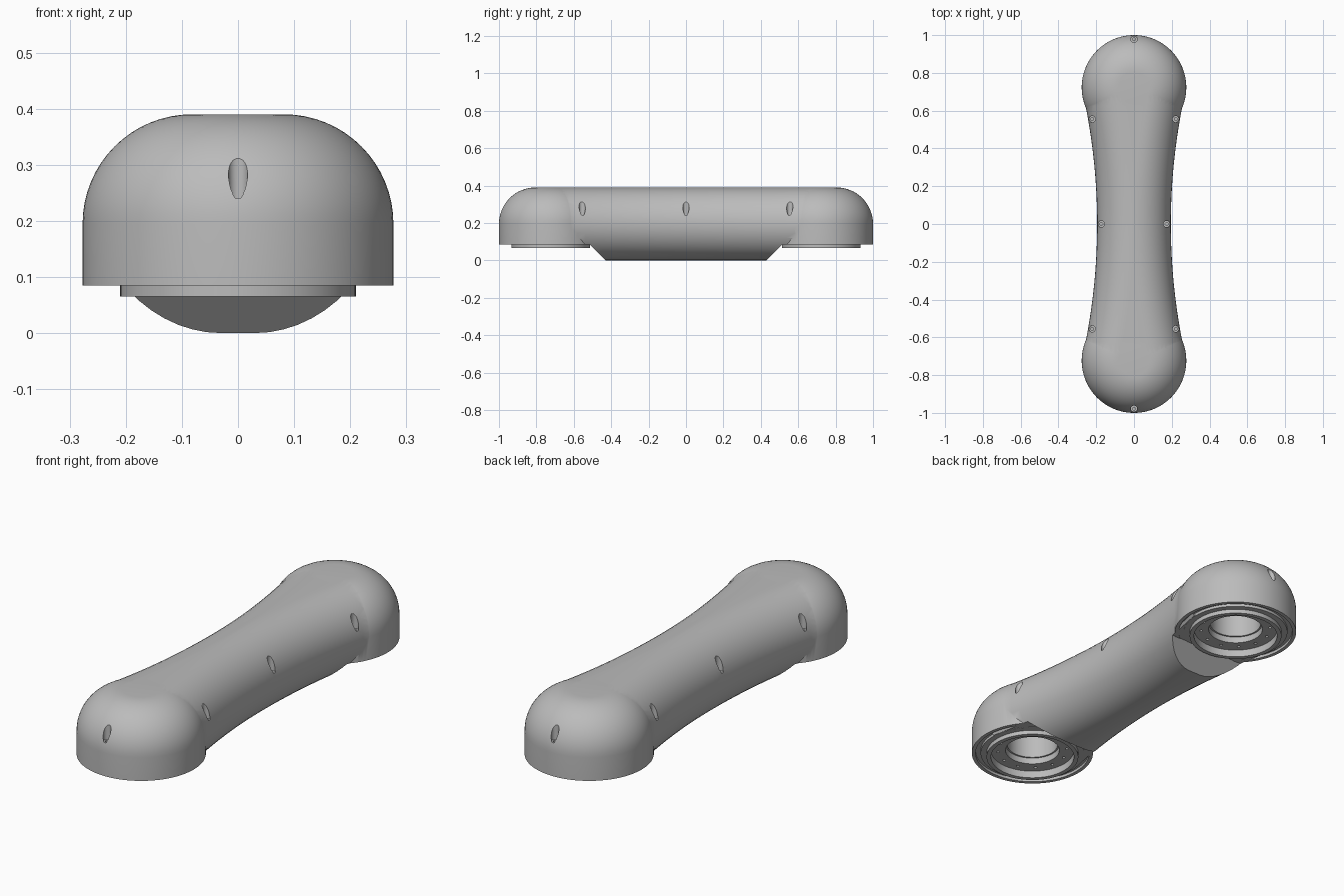
import bpy
import bmesh
from math import sin, cos, pi

cube = bpy.data.objects.get("Cube")
if cube:
    bpy.data.objects.remove(cube, do_unlink=True)

END_Y = 0.723      # joint centre distance
END_R = 0.277      # joint radius
TUBE_R = 0.195     # radius of the arm's rounded sides

# One grey finish
grey = bpy.data.materials.new("grey_metal")
grey.use_nodes = True
grey.diffuse_color = (0.5, 0.5, 0.5, 1)
grey.node_tree.nodes["Principled BSDF"].inputs["Base Color"].default_value = (0.5, 0.5, 0.5, 1)


def finish(bm, name):
    bmesh.ops.recalc_face_normals(bm, faces=bm.faces)
    mesh = bpy.data.meshes.new(name)
    bm.to_mesh(mesh)
    bm.free()
    mesh.materials.append(grey)
    obj = bpy.data.objects.new(name, mesh)
    bpy.context.collection.objects.link(obj)
    return obj


def lathe(name, profile, places, steps):
    """Turn an (r, z) profile, starting and ending on the axis, at each (x, y)."""
    bm = bmesh.new()
    for x, y in places:
        verts = [bm.verts.new((x + r, y, z)) for r, z in profile]
        edges = [bm.edges.new(pair) for pair in zip(verts, verts[1:])]
        bmesh.ops.spin(bm, geom=verts + edges, cent=(x, y, 0), axis=(0, 0, 1),
                       angle=2 * pi, steps=steps)
    bmesh.ops.remove_doubles(bm, verts=bm.verts, dist=1e-5)
    return finish(bm, name)


def combine(target, tool, operation):
    tool.hide_render = True
    mod = target.modifiers.new("cut", 'BOOLEAN')
    mod.operation = operation
    mod.solver = 'EXACT'
    mod.object = tool
    bpy.context.view_layer.objects.active = target
    bpy.ops.object.modifier_apply(modifier=mod.name)
    bpy.data.objects.remove(tool, do_unlink=True)


def half_width(y):
    return TUBE_R + (END_R - TUBE_R) * (y / END_Y) ** 2


# Waisted arm: rounded sections with flats that widen toward the joints
bm = bmesh.new()
rings = []
STATIONS, SIDE = 32, 24
for i in range(STATIONS + 1):
    y = 0.715 * (2 * i / STATIONS - 1)
    flat = half_width(y) - TUBE_R + 0.002
    ring = []
    for side in (1, -1):
        for j in range(SIDE + 1):
            a = -pi / 2 + pi * j / SIDE
            ring.append(bm.verts.new((side * (flat + 0.193 * cos(a)), y,
                                      TUBE_R + side * 0.1948 * sin(a))))
    rings.append(ring)
for a, b in zip(rings, rings[1:]):
    for j in range(len(a)):
        k = (j + 1) % len(a)
        bm.faces.new((a[j], a[k], b[k], b[j]))
bm.faces.new(rings[0])
bm.faces.new(rings[-1])
arm = finish(bm, "arm_link")

# Sloped cut under each end of the arm
for s in (1, -1):
    bm = bmesh.new()
    base = [bm.verts.new((-0.5, s * y, z)) for y, z in
            ((0.33, -0.1), (0.516, 0.086), (0.8, 0.086), (0.8, -0.1))]
    face = bm.faces.new(base)
    out = bmesh.ops.extrude_face_region(bm, geom=[face])
    bmesh.ops.translate(bm, vec=(1, 0, 0),
                        verts=[v for v in out["geom"] if isinstance(v, bmesh.types.BMVert)])
    combine(arm, finish(bm, "slope_cutter"), 'DIFFERENCE')

# Domed joints with seal groove and raised flange
ends = [(0, END_Y), (0, -END_Y)]
dome = [(0, 0.065), (0.21, 0.065), (0.21, 0.085), (0.237, 0.085), (0.237, 0.098),
        (0.26, 0.098), (0.26, 0.085), (END_R, 0.085)]
flat = END_R - TUBE_R
dome += [(flat + TUBE_R * cos(a), TUBE_R + TUBE_R * sin(a))
         for a in [pi / 2 * i / 16 for i in range(17)]]
dome.append((0, 2 * TUBE_R))
for place in ends:
    combine(arm, lathe("joint_dome", dome, [place], 96), 'UNION')

# Flange recess and stepped central bore
recess = [(0, 0.05), (0.19, 0.05), (0.19, 0.1), (0.123, 0.1), (0.123, 0.13),
          (0.115, 0.13), (0.115, 0.3), (0, 0.3)]
combine(arm, lathe("bore_cutter", recess, ends, 64), 'DIFFERENCE')

# Bolt circle in each recess
bolts = [(0.158 * cos(pi * i / 6 + 0.26), y + 0.158 * sin(pi * i / 6 + 0.26))
         for x, y in ends for i in range(12)]
bolt = [(0, 0.09), (0.007, 0.09), (0.007, 0.125), (0, 0.125)]
combine(arm, lathe("bolt_cutter", bolt, bolts, 12), 'DIFFERENCE')

# Vertical screw pockets with a smaller hole in the floor
pockets = [(0, 0.978), (0, -0.978)]
pockets += [(s * (half_width(y) - 0.022), y) for s in (1, -1) for y in (-0.555, 0, 0.555)]
pocket = [(0, 0.2), (0.008, 0.2), (0.008, 0.24), (0.017, 0.24), (0.017, 0.45), (0, 0.45)]
combine(arm, lathe("pocket_cutter", pocket, pockets, 24), 'DIFFERENCE')

# Smooth shading with crisp edges
bpy.ops.object.select_all(action='DESELECT')
arm.select_set(True)
bpy.context.view_layer.objects.active = arm
bpy.ops.object.shade_smooth_by_angle(angle=0.52)
